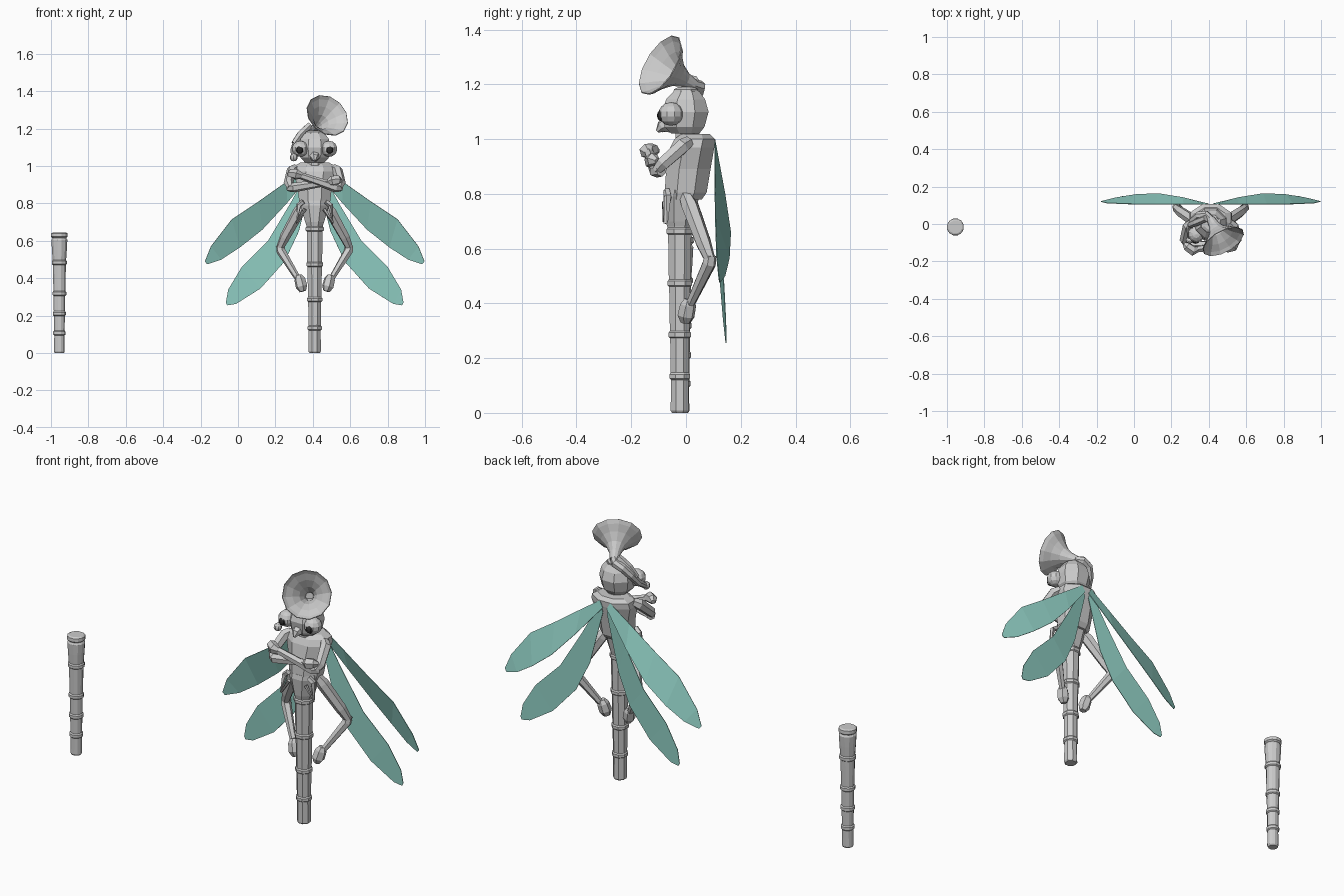
import bpy, bmesh, math
from mathutils import Vector

CX = 0.41  # centre line of the insect figure


def make(name, verts, faces, mat=None):
    me = bpy.data.meshes.new(name)
    me.from_pydata([tuple(v) for v in verts], [], faces)
    bm = bmesh.new()
    bm.from_mesh(me)
    bmesh.ops.recalc_face_normals(bm, faces=bm.faces)
    bm.to_mesh(me)
    bm.free()
    ob = bpy.data.objects.new(name, me)
    bpy.context.collection.objects.link(ob)
    if mat:
        me.materials.append(mat)
    return ob


def skin(name, rings, mat=None, caps=True):
    n = len(rings[0])
    verts = [v for r in rings for v in r]
    faces = [(i * n + j, i * n + (j + 1) % n, (i + 1) * n + (j + 1) % n, (i + 1) * n + j)
             for i in range(len(rings) - 1) for j in range(n)]
    if caps:
        faces += [tuple(range(n))[::-1], tuple(range(len(verts) - n, len(verts)))]
    return make(name, verts, faces, mat)


def column(name, cx, secs, sides=8):
    """Upright loft: sections are (z, y front, y back, half width)."""
    rings = []
    for z, y0, y1, rx in secs:
        angs = [2 * math.pi * (j + 0.5) / sides for j in range(sides)]
        k = 1 / math.cos(math.pi / sides) * 0.97
        rings.append([(cx + rx * k * math.cos(a),
                       (y0 + y1) / 2 + (y1 - y0) / 2 * k * math.sin(a), z) for a in angs])
    return skin(name, rings)


def tube(name, pts, sides=7, caps=True):
    """Tube along a path of (x, y, z, radius)."""
    P = [Vector(p[:3]) for p in pts]
    rings, u = [], None
    for i, p in enumerate(P):
        d = Vector()
        if i:
            d += (p - P[i - 1]).normalized()
        if i < len(P) - 1:
            d += (P[i + 1] - p).normalized()
        d.normalize()
        if u is None:
            u = d.orthogonal()
        u = (u - d * u.dot(d)).normalized()
        w = d.cross(u)
        rings.append([p + pts[i][3] * (math.cos(t) * u + math.sin(t) * w)
                      for t in (2 * math.pi * j / sides for j in range(sides))])
    return skin(name, rings, None, caps)


def ball(name, loc, scale, seg=8, ring=6, mat=None):
    bm = bmesh.new()
    bmesh.ops.create_uvsphere(bm, u_segments=seg, v_segments=ring, radius=1)
    for v in bm.verts:
        v.co = Vector((v.co.x * scale[0], v.co.y * scale[1], v.co.z * scale[2])) + Vector(loc)
    me = bpy.data.meshes.new(name)
    bm.to_mesh(me)
    bm.free()
    if mat:
        me.materials.append(mat)
    ob = bpy.data.objects.new(name, me)
    bpy.context.collection.objects.link(ob)
    return ob


def material(name, col):
    m = bpy.data.materials.new(name)
    m.diffuse_color = col
    return m


teal = material("wing_teal", (0.28, 0.62, 0.55, 1))
dark = material("pupil_dark", (0.03, 0.03, 0.03, 1))


def jointed(name, cx, cy, joints, top, sides):
    """Segmented rod: joints are (z, radius) with a raised band at each one."""
    secs = [(0, joints[0][1] * 0.85), (0.008, joints[0][1])]
    for z, r in joints:
        secs += [(z - 0.014, r * 0.97), (z - 0.009, r + 0.005), (z + 0.006, r + 0.005), (z + 0.012, r)]
    secs += top
    return column(name, cx, [(z, cy - r, cy + r, r) for z, r in secs], sides)


# separate jointed rod
jointed("jointed_rod", -0.955, -0.016,
        [(0.108, 0.029), (0.212, 0.031), (0.32, 0.033), (0.485, 0.037)],
        [(0.55, 0.041), (0.605, 0.044), (0.615, 0.038), (0.622, 0.046), (0.64, 0.045), (0.645, 0.036)], 12)

# tail
jointed("tail", CX, -0.023,
        [(0.135, 0.034), (0.287, 0.037), (0.475, 0.041), (0.665, 0.045)], [(0.71, 0.047)], 8)

# hips and thorax
column("hips", CX, [(0.68, -0.07, 0.025, 0.045), (0.70, -0.075, 0.03, 0.052),
                    (0.79, -0.085, 0.05, 0.078), (0.815, -0.08, 0.05, 0.08)])
column("thorax", CX, [(0.78, -0.075, 0.06, 0.078), (0.805, -0.08, 0.078, 0.085),
                      (0.89, -0.075, 0.092, 0.095), (0.97, -0.06, 0.106, 0.118),
                      (1.0, -0.045, 0.108, 0.112), (1.018, -0.02, 0.09, 0.08)])
column("neck", CX, [(1.0, -0.04, 0.05, 0.045), (1.04, -0.04, 0.05, 0.04)])

# head, crown and mouth
column("head", CX, [(1.02, -0.055, 0.05, 0.055), (1.045, -0.08, 0.07, 0.078),
                    (1.10, -0.09, 0.085, 0.088), (1.145, -0.075, 0.072, 0.078),
                    (1.175, -0.045, 0.05, 0.055)])
column("crown", CX, [(1.165, -0.05, 0.045, 0.055), (1.182, -0.045, 0.045, 0.05),
                     (1.19, -0.03, 0.03, 0.035)])
tube("mouth", [(CX, -0.06, 1.055, 0.035), (CX, -0.09, 1.045, 0.022), (CX, -0.105, 1.028, 0.006)], 6)

# mirrored parts
for s, side in ((1, "right"), (-1, "left")):
    def X(d):
        return CX + s * d

    ball("eye_" + side, (X(0.077), -0.055, 1.092), (0.046, 0.046, 0.043), 10, 7)
    ball("pupil_" + side, (X(0.08), -0.092, 1.086), (0.02, 0.014, 0.02), 8, 6, dark)

    # legs
    tube("thigh_" + side, [(X(0.06), -0.005, 0.80, 0.022), (X(0.085), 0.015, 0.755, 0.032),
                           (X(0.16), 0.065, 0.62, 0.028), (X(0.187), 0.088, 0.56, 0.02)], 6)
    tube("shin_" + side, [(X(0.185), 0.09, 0.575, 0.022), (X(0.18), 0.085, 0.545, 0.025),
                          (X(0.085), 0.012, 0.39, 0.016)], 6)
    tube("foot_" + side, [(X(0.085), 0.012, 0.415, 0.018), (X(0.08), 0.008, 0.395, 0.03),
                          (X(0.07), 0.0, 0.355, 0.032), (X(0.063), -0.002, 0.33, 0.018)], 6)

    # folded hip limbs
    tube("hip_limb_" + side, [(X(0.06), -0.07, 0.81, 0.014), (X(0.085), -0.065, 0.79, 0.015),
                              (X(0.095), -0.075, 0.70, 0.011), (X(0.05), -0.078, 0.77, 0.01)], 5)

    # crossed arms
    lift = 0.035 if s > 0 else 0
    tube("upper_arm_" + side, [(X(0.10), 0.01, 0.99, 0.022), (X(0.122), -0.012, 0.975, 0.029),
                               (X(0.14), -0.085, 0.91, 0.026), (X(0.13), -0.108, 0.885, 0.018)], 6)
    tube("forearm_" + side, [(X(0.14), -0.09, 0.885, 0.022), (X(0.11), -0.11, 0.885, 0.026),
                             (X(-0.08), -0.115 - lift * 0.6, 0.915 + lift, 0.018)], 6)
    tube("hand_" + side, [(X(-0.07), -0.115 - lift * 0.6, 0.912 + lift, 0.016),
                          (X(-0.095), -0.125 - lift * 0.5, 0.92 + lift, 0.029),
                          (X(-0.125), -0.12, 0.925 + lift, 0.025),
                          (X(-0.14), -0.105, 0.92 + lift, 0.012)], 6)

    # wings: strips of (outer edge, lower edge) points as x offset, y, z
    upper = [((0.03, 0.105, 1.0), (0.012, 0.108, 0.965)),
             ((0.145, 0.105, 0.92), (0.15, 0.142, 0.80)),
             ((0.30, 0.106, 0.81), (0.28, 0.163, 0.66)),
             ((0.443, 0.107, 0.715), (0.40, 0.158, 0.565)),
             ((0.555, 0.112, 0.57), (0.50, 0.142, 0.50)),
             ((0.587, 0.12, 0.49), (0.575, 0.124, 0.475))]
    lower = [((0.03, 0.105, 0.985), (0.012, 0.105, 0.94)),
             ((0.13, 0.118, 0.80), (0.085, 0.112, 0.65)),
             ((0.25, 0.13, 0.60), (0.16, 0.124, 0.49)),
             ((0.39, 0.139, 0.46), (0.29, 0.136, 0.345)),
             ((0.462, 0.145, 0.34), (0.42, 0.145, 0.263)),
             ((0.475, 0.147, 0.27), (0.467, 0.147, 0.255))]
    for kind, strip in (("upper", upper), ("lower", lower)):
        vs = [(X(p[0]), p[1], p[2]) for pair in strip for p in pair]
        fs = [(2 * i, 2 * i + 1, 2 * i + 3, 2 * i + 2) for i in range(len(strip) - 1)]
        w = make(kind + "_wing_" + side, vs, fs, teal)
        mod = w.modifiers.new("thickness", "SOLIDIFY")
        mod.thickness = 0.003
        mod.offset = 0

# horn bell flaring towards the front
N = Vector((0.42, -0.75, 0.45)).normalized()
rim = Vector((0.475, -0.09, 1.268))
bell = tube("horn_bell", [tuple(rim + N * t) + (r,) for t, r in
                          ((-0.15, 0.02), (-0.11, 0.027), (-0.07, 0.045), (-0.035, 0.077),
                           (-0.01, 0.108), (0.006, 0.122))], 12, caps=False)
mod = bell.modifiers.new("thickness", "SOLIDIFY")
mod.thickness = 0.004
mod.offset = 0

# horn pipe bending round the side of the head to a mouthpiece
throat = rim - N * 0.145
tube("horn_pipe", [tuple(throat) + (0.021,), (0.385, 0.05, 1.192, 0.023), (0.345, 0.045, 1.175, 0.022),
                   (0.315, 0.02, 1.135, 0.02), (0.298, -0.02, 1.085, 0.018),
                   (0.298, -0.075, 1.05, 0.014)], 7)
tube("horn_brace", [(0.385, 0.03, 1.22, 0.018), (0.335, 0.01, 1.17, 0.021), (0.30, -0.005, 1.12, 0.017)], 6)
ball("mouthpiece", (0.298, -0.085, 1.046), (0.021, 0.021, 0.021))
